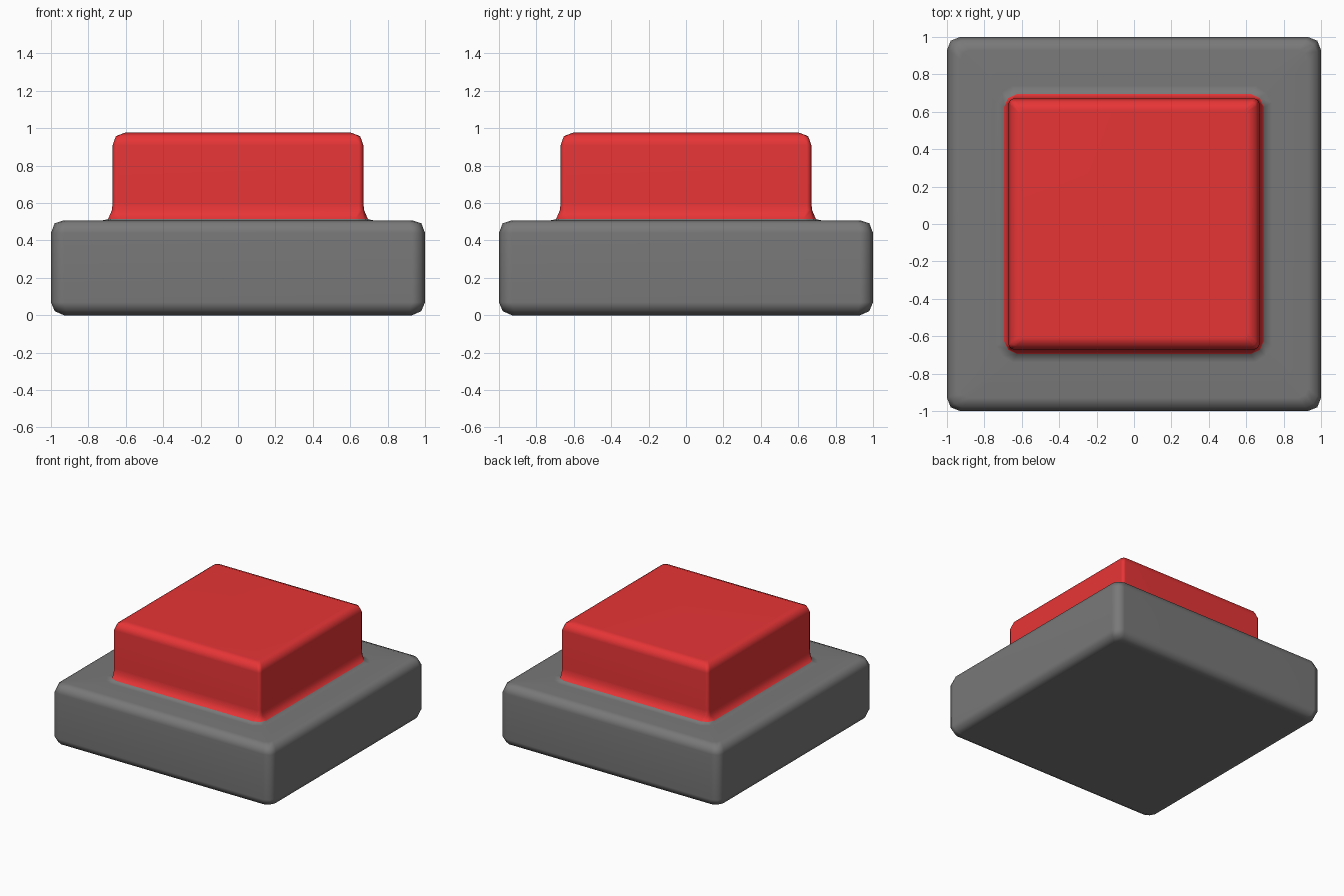
import bpy, bmesh

if "Cube" in bpy.data.objects:
    bpy.data.objects.remove(bpy.data.objects["Cube"])

def material(name, rgb):
    m = bpy.data.materials.new(name)
    m.diffuse_color = (*rgb, 1)
    m.use_nodes = True
    m.node_tree.nodes["Principled BSDF"].inputs["Base Color"].default_value = m.diffuse_color
    return m

def ring(bm, h, z, c, d):
    """Rounded square: half size h, corner cut c, corner point pulled in by d."""
    corner = [(h, h - c), (h - d, h - d), (h - c, h)]
    pts = []
    for _ in range(4):
        pts += corner
        corner = [(-y, x) for x, y in corner]
    return [bm.verts.new((x, y, z)) for x, y in pts]

# profile from bottom to top: half size, height, corner cut, corner pull-in, material (0 grey, 1 red)
profile = [
    (0.93, 0.000, 0.05, 0.016, 0),
    (0.98, 0.022, 0.06, 0.020, 0),
    (1.00, 0.070, 0.07, 0.020, 0),
    (1.00, 0.440, 0.07, 0.020, 0),
    (0.98, 0.492, 0.06, 0.020, 0),
    (0.93, 0.508, 0.05, 0.016, 0),
    (0.74, 0.504, 0.09, 0.035, 0),
    (0.695, 0.514, 0.07, 0.022, 0),
    (0.675, 0.560, 0.03, 0.010, 1),
    (0.67, 0.600, 0.025, 0.008, 1),
    (0.67, 0.910, 0.025, 0.008, 1),
    (0.653, 0.958, 0.025, 0.008, 1),
    (0.605, 0.976, 0.02, 0.006, 1),
]

bm = bmesh.new()
rings = [ring(bm, *p[:4]) for p in profile]
for i in range(len(rings) - 1):
    a, b = rings[i], rings[i + 1]
    for k in range(12):
        j = (k + 1) % 12
        bm.faces.new((a[k], a[j], b[j], b[k])).material_index = profile[i + 1][4]
bm.faces.new(rings[0][::-1]).material_index = 0
bm.faces.new(rings[-1]).material_index = 1
bmesh.ops.recalc_face_normals(bm, faces=bm.faces)
for f in bm.faces:
    f.smooth = True

me = bpy.data.meshes.new("push_button")
bm.to_mesh(me)
bm.free()
me.materials.append(material("dark grey", (0.19, 0.19, 0.19)))
me.materials.append(material("red", (0.80, 0.035, 0.037)))
ob = bpy.data.objects.new("push_button", me)
bpy.context.collection.objects.link(ob)
# face-weighted normals keep the large faces flat
mod = ob.modifiers.new("weighted", 'WEIGHTED_NORMAL')
mod.keep_sharp = True
